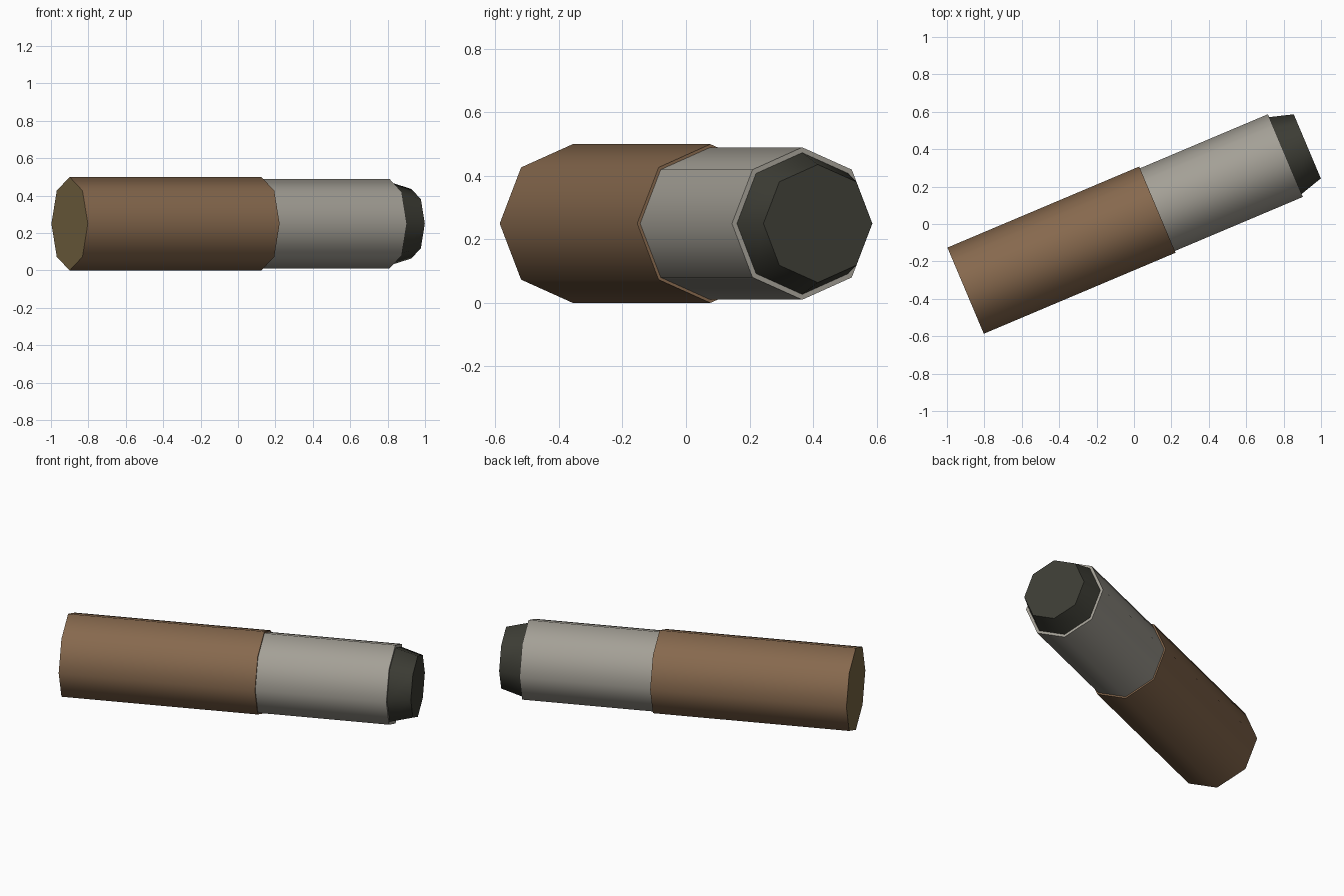
import bpy, math
from mathutils import Vector, Matrix

if "Cube" in bpy.data.objects:
    bpy.data.objects.remove(bpy.data.objects["Cube"])

ANGLE = math.radians(22.9)
OFFSET, HEIGHT = 0.022, 0.25


def material(name, rgb):
    m = bpy.data.materials.new(name)
    m.diffuse_color = (*rgb, 1)
    m.use_nodes = True
    m.node_tree.nodes["Principled BSDF"].inputs["Base Color"].default_value = m.diffuse_color
    return m


brown = material("brown", (0.24, 0.14, 0.075))
silver = material("warm silver", (0.37, 0.35, 0.305))
dark = material("dark tip", (0.047, 0.047, 0.036))
tan = material("tan end", (0.20, 0.14, 0.06))


def segment(name, start, end, r1, r2, mat):
    """Eight-sided lying tube between two distances along the tilted axis."""
    spin = Matrix.Rotation(ANGLE, 4, 'Z')
    centre = spin @ Vector(((start + end) / 2, OFFSET, 0))
    centre.z = HEIGHT
    bpy.ops.mesh.primitive_cone_add(vertices=8, radius1=r1, radius2=r2,
                                    depth=end - start)
    ob = bpy.context.object
    ob.name = name
    ob.data.materials.append(mat)
    # point the cone along +x, then turn it; corners stay at top and sides
    ob.data.transform(Matrix.Translation(centre) @ spin
                      @ Matrix.Rotation(math.pi / 2, 4, 'Y'))
    bpy.ops.object.shade_smooth_by_angle(angle=math.radians(50))
    return ob


# Grip, with its flat butt end in its own colour
grip = segment("grip", -0.968, 0.145, 0.25, 0.25, brown)
grip.data.materials.append(tan)
for face in grip.data.polygons:
    if face.normal.x < -0.8 and len(face.vertices) == 8:
        face.material_index = 1

# Metal sleeve and tapered tip
segment("sleeve", 0.145, 0.888, 0.24, 0.24, silver)
segment("tip", 0.888, 1.015, 0.223, 0.186, dark)
